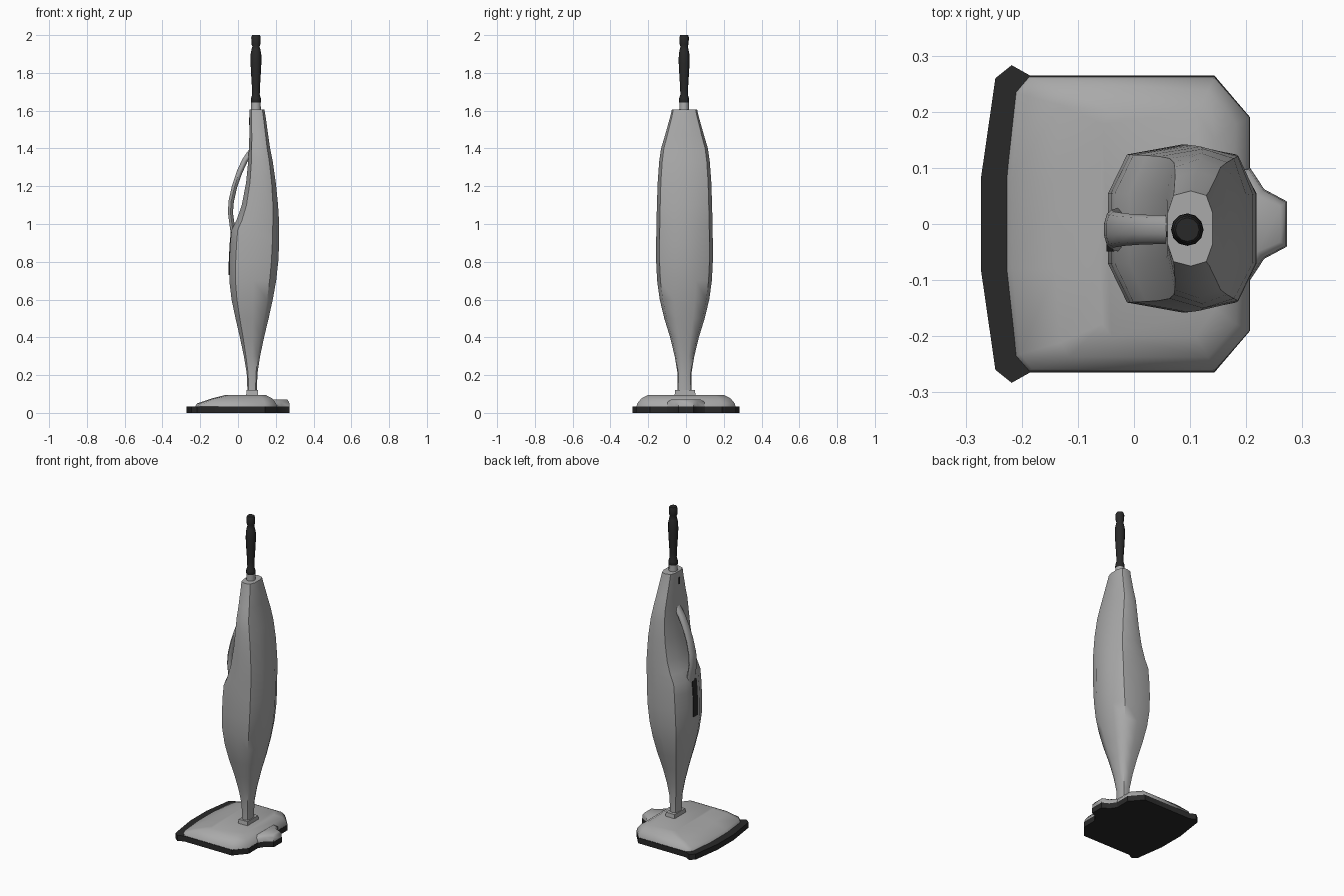
import bpy, bmesh, math
from mathutils import Vector

def material(name, v):
    m = bpy.data.materials.new(name)
    m.diffuse_color = (v, v, v, 1)
    return m

GREY = material("mid grey", 0.40)
BLACK = material("soft black", 0.022)
CX, CY = 0.095, -0.01   # axis of the upright parts

def loft(name, rings, mat, angle=40):
    """Skin a list of equal-length point rings and cap both ends."""
    bm = bmesh.new()
    vs = [[bm.verts.new(p) for p in r] for r in rings]
    n = len(rings[0])
    for a, b in zip(vs, vs[1:]):
        for i in range(n):
            j = (i + 1) % n
            bm.faces.new((a[i], a[j], b[j], b[i]))
    bm.faces.new(vs[0][::-1])
    bm.faces.new(vs[-1])
    bmesh.ops.recalc_face_normals(bm, faces=bm.faces)
    me = bpy.data.meshes.new(name)
    bm.to_mesh(me)
    bm.free()
    me.materials.append(mat)
    ob = bpy.data.objects.new(name, me)
    bpy.context.collection.objects.link(ob)
    bpy.ops.object.select_all(action='DESELECT')
    ob.select_set(True)
    bpy.context.view_layer.objects.active = ob
    bpy.ops.object.shade_smooth_by_angle(angle=math.radians(angle))
    return ob

def mirrored(half, z):
    """Outline from its +y half, ordered from -x to +x."""
    return [(x, y, z) for x, y in half] + [(x, -y, z) for x, y in reversed(half)]

# black sole with the bumper along the leading edge
tail = [(0.207, 0.10), (0.232, 0.062), (0.273, 0.04)]
sole = [(-0.273, 0.08), (-0.247, 0.26), (-0.218, 0.283), (-0.186, 0.265),
        (0.143, 0.265), (0.207, 0.19)] + tail
loft("sole_bumper", [mirrored(sole, 0.0), mirrored(sole, 0.034)], BLACK, 30)

# grey floor head cover, sloping up from the bumper
cover = [
    (0.030, [(-0.229, 0.08), (-0.212, 0.235), (-0.188, 0.263), (0.143, 0.263), (0.207, 0.19)]),
    (0.050, [(-0.217, 0.08), (-0.203, 0.232), (-0.182, 0.258), (0.142, 0.258), (0.202, 0.188)]),
    (0.076, [(-0.140, 0.08), (-0.132, 0.212), (-0.115, 0.237), (0.132, 0.237), (0.182, 0.178)]),
    (0.096, [(-0.060, 0.08), (-0.056, 0.178), (-0.040, 0.200), (0.110, 0.200), (0.145, 0.150)])]
loft("head_cover", [mirrored(h, z) for z, h in cover], GREY, 50)

# rounded tail at the back of the head
loft("head_tail", [mirrored([(0.15, 0.10 * s)] + [(x - d, y * s) for x, y in tail], z)
                   for z, s, d in ((0.030, 1, 0), (0.058, 0.97, 0.002), (0.070, 0.80, 0.012))], GREY, 50)

# collar between head and body
loft("neck_collar", [[(0.075 + sx * a, CY + 0.005 + sy * b, z) for sx, sy in
                      ((-1, -1), (1, -1), (1, 1), (-1, 1))]
                     for z, a, b in ((0.09, 0.032, 0.056), (0.12, 0.030, 0.052))], GREY)

# main body: height, left x, right x, half depth
PROFILE = [
    (0.115, 0.050, 0.100, 0.038), (0.21, 0.046, 0.103, 0.037), (0.30, 0.031, 0.117, 0.052),
    (0.40, 0.010, 0.138, 0.076), (0.50, -0.013, 0.162, 0.107), (0.60, -0.034, 0.184, 0.131),
    (0.70, -0.046, 0.202, 0.145), (0.80, -0.046, 0.213, 0.150), (0.90, -0.041, 0.218, 0.150),
    (0.97, -0.034, 0.218, 0.149), (1.02, -0.008, 0.217, 0.148), (1.10, 0.020, 0.212, 0.146),
    (1.22, 0.043, 0.200, 0.142), (1.33, 0.054, 0.184, 0.134), (1.40, 0.058, 0.170, 0.124),
    (1.47, 0.060, 0.160, 0.103), (1.57, 0.060, 0.146, 0.075), (1.605, 0.060, 0.140, 0.067)]
SECTION = [(-1, 0.42), (-0.74, 0.88), (0.03, 1.0), (0.72, 0.88), (1, 0.42)]
SECTION += [(x, -y) for x, y in reversed(SECTION)]
loft("body", [[((l + r) / 2 + sx * (r - l) / 2, CY + 0.002 + sy * h, z) for sx, sy in SECTION]
              for z, l, r, h in PROFILE], GREY, 50)

def left_x(z):
    """x of the body's left face at height z."""
    for (z0, l0, *_), (z1, l1, *_) in zip(PROFILE, PROFILE[1:]):
        if z0 <= z <= z1:
            return l0 + (l1 - l0) * (z - z0) / (z1 - z0)

# dark window and switch lying on the left face
def plate(name, y, half, heights):
    loft(name, [[(left_x(z) + dx, y + sy * half, z) for dx, sy in
                 ((-0.003, -1), (-0.003, 1), (0.005, 1), (0.005, -1))] for z in heights], BLACK)

plate("indicator_window", -0.027, 0.022, (0.73, 0.80, 0.90, 0.955))
plate("switch", -0.018, 0.005, (1.525, 1.565))

# carrying handle: centre x, centre z, half width, half thickness
PATH = [(0.070, 1.385, 0.026, 0.016), (0.036, 1.335, 0.026, 0.016), (0.008, 1.275, 0.027, 0.016),
        (-0.018, 1.20, 0.029, 0.015), (-0.036, 1.12, 0.032, 0.015), (-0.040, 1.06, 0.035, 0.014),
        (-0.032, 1.00, 0.038, 0.014), (-0.022, 0.94, 0.040, 0.016)]
rings = []
for i, (x, z, w, t) in enumerate(PATH):
    a, b = PATH[max(i - 1, 0)], PATH[min(i + 1, len(PATH) - 1)]
    d = Vector((b[0] - a[0], b[1] - a[1])).normalized()
    ring = []
    for k in range(10):
        c, s = math.cos(math.tau * k / 10), math.sin(math.tau * k / 10)
        ring.append((x + d.y * t * s, CY + w * c, z - d.x * t * s))
    rings.append(ring)
loft("carry_handle", rings, GREY, 60)

# turned parts on the upright axis
def turned(name, profile, mat, sides=12):
    loft(name, [[(CX + r * math.cos(math.tau * k / sides), CY + r * math.sin(math.tau * k / sides), z)
                 for k in range(sides)] for r, z in profile], mat)

turned("grip_collar", [(0.026, 1.595), (0.025, 1.645)], GREY)
turned("grip", [(0.022, 1.638), (0.027, 1.645), (0.026, 1.665), (0.020, 1.685), (0.021, 1.72),
                (0.026, 1.80), (0.029, 1.86), (0.028, 1.90), (0.023, 1.925), (0.019, 1.94),
                (0.024, 1.952), (0.025, 1.988), (0.021, 2.0)], BLACK)
